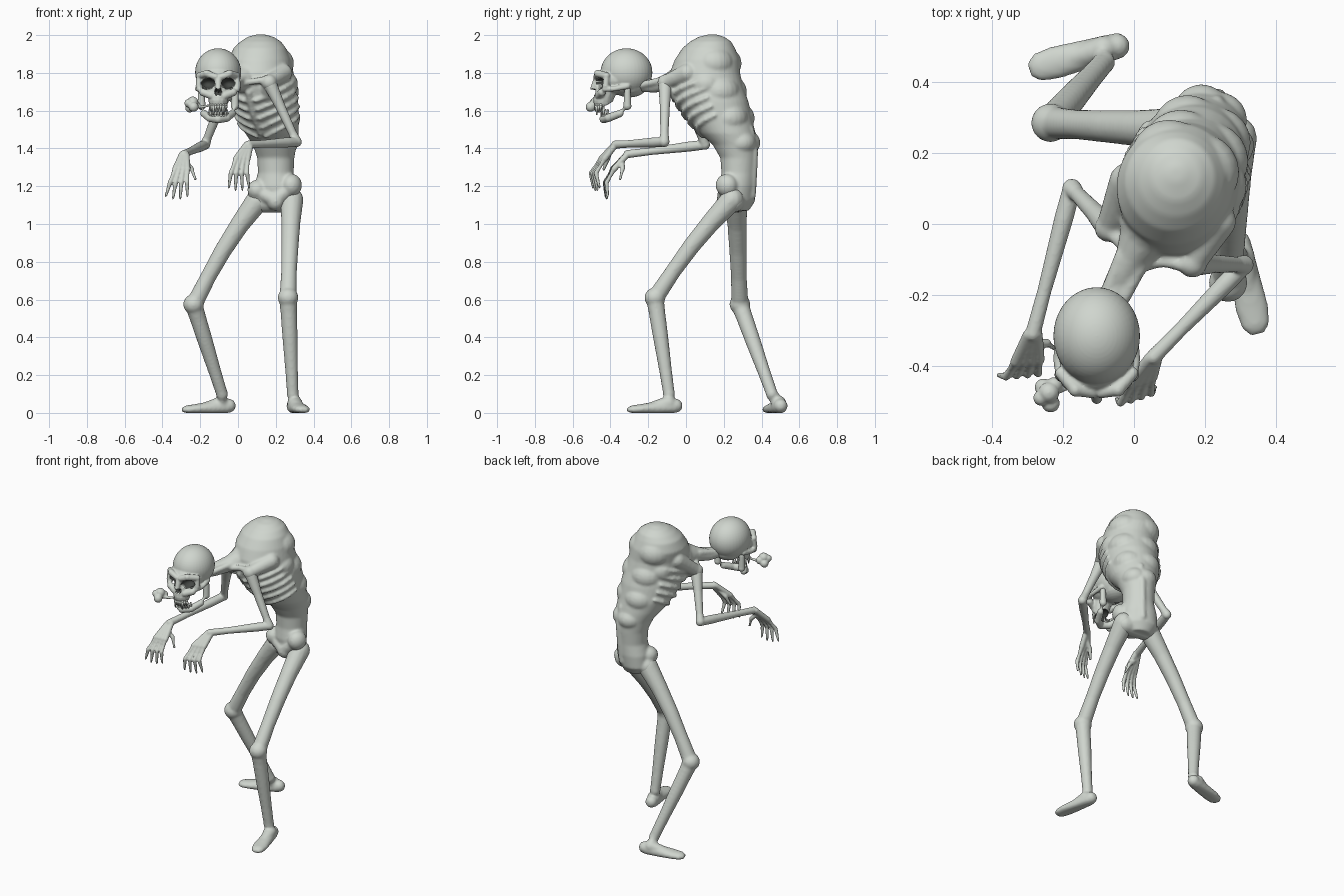
import bpy, bmesh, math
from mathutils import Vector as V, Matrix

if "Cube" in bpy.data.objects:
    bpy.data.objects.remove(bpy.data.objects["Cube"])

bone = bpy.data.materials.new("pale grey green")
bone.diffuse_color = (0.63, 0.67, 0.62, 1)
bone.use_nodes = True
bone.node_tree.nodes["Principled BSDF"].inputs["Base Color"].default_value = bone.diffuse_color
dark = bpy.data.materials.new("dark hollow")
dark.diffuse_color = (0.06, 0.065, 0.06, 1)
dark.use_nodes = True
dark.node_tree.nodes["Principled BSDF"].inputs["Base Color"].default_value = dark.diffuse_color
YAW = math.radians(-24)          # the torso is turned to its right


def blob(bm, c, r, rot=0.0, seg=20):
    r = (r, r, r) if isinstance(r, (int, float)) else r
    m = Matrix.Translation(c) @ Matrix.Rotation(rot, 4, 'Z') @ Matrix.Diagonal((*r, 1))
    bmesh.ops.create_uvsphere(bm, u_segments=seg, v_segments=seg * 2 // 3, radius=1, matrix=m)


def skin(bm, rings):
    n = len(rings[0])
    vs = [[bm.verts.new(p) for p in ring] for ring in rings]
    for a, b in zip(vs, vs[1:]):
        for i in range(n):
            bm.faces.new((a[i], a[(i + 1) % n], b[(i + 1) % n], b[i]))
    bm.faces.new(vs[0][::-1])
    bm.faces.new(vs[-1])


def tube(bm, pts, radii, n=14):
    """Round or (width, height) sections along a path, rounded joints."""
    pts = [V(p) for p in pts]
    rings = []
    for i, p in enumerate(pts):
        d = (pts[min(i + 1, len(pts) - 1)] - pts[max(i - 1, 0)]).normalized()
        up = V((0, 0, 1)) if abs(d.z) < 0.9 else V((0, 1, 0))
        s = d.cross(up).normalized()
        t = s.cross(d)
        r = radii[i]
        w, h = r if isinstance(r, tuple) else (r, r)
        rings.append([p + s * w * math.cos(k * math.tau / n) + t * h * math.sin(k * math.tau / n)
                      for k in range(n)])
        if not isinstance(r, tuple):
            blob(bm, p, r, seg=12)
    skin(bm, rings)


def finish(name, bm, voxel=0.0, smooth=3):
    for v in bm.verts:
        v.co.z = max(v.co.z, 0.0)
    bmesh.ops.recalc_face_normals(bm, faces=bm.faces)
    for f in bm.faces:
        f.smooth = True
    me = bpy.data.meshes.new(name)
    bm.to_mesh(me)
    bm.free()
    me.materials.append(bone)
    ob = bpy.data.objects.new(name, me)
    bpy.context.collection.objects.link(ob)
    if voxel:
        m = ob.modifiers.new("fuse", 'REMESH')
        m.mode, m.voxel_size, m.use_smooth_shade = 'VOXEL', voxel, True
        m = ob.modifiers.new("soften", 'SMOOTH')
        m.factor, m.iterations = 0.5, smooth
    return ob


# Torso slices: height, centre x, centre y, half width, half depth
BODY = [(1.07, .19, .275, .07, .055), (1.12, .19, .275, .11, .085), (1.20, .195, .275, .112, .095),
        (1.27, .2, .28, .095, .092), (1.35, .2, .28, .098, .098), (1.42, .195, .26, .115, .12),
        (1.48, .18, .22, .14, .15), (1.55, .16, .18, .158, .175), (1.65, .145, .135, .168, .2),
        (1.72, .135, .11, .165, .2), (1.80, .125, .1, .165, .19), (1.87, .115, .112, .163, .173),
        (1.93, .115, .12, .14, .14), (1.965, .12, .13, .108, .11), (1.99, .12, .135, .07, .07),
        (2.004, .12, .14, .02, .02)]


def surf(z, a, off=0.0):
    """Point on the torso skin; a = 0 is the front, pi the back."""
    for lo, hi in zip(BODY, BODY[1:]):
        if z <= hi[0]:
            break
    t = (z - lo[0]) / (hi[0] - lo[0])
    _, cx, cy, ru, rv = [l + (h - l) * t for l, h in zip(lo, hi)]
    q = Matrix.Rotation(YAW, 3, 'Z') @ V(((ru + off) * math.sin(a), -(rv + off) * math.cos(a), 0))
    return V((cx, cy, z)) + q


SHOULDER = {-1: V((-.07, -.01, 1.69)), 1: V((.165, -.11, 1.75))}

bm = bmesh.new()
skin(bm, [[surf(b[0], k * math.tau / 40) for k in range(40)] for b in BODY])
for s in (-1, 1):
    # ribs, rising towards the back
    for k in range(5):
        z0 = 1.465 + k * .047
        tube(bm, [surf(z0 + .022 * i, s * (.2 + i * .33), .004) for i in range(6)],
             [.013, .014, .014, .014, .013, .011], 8)
    # back muscles and shoulder blades
    for z, a, r in ((1.70, .65, .11), (1.56, .6, .1), (1.43, .5, .08), (1.74, 1.25, .09), (1.85, .75, .11)):
        blob(bm, surf(z, math.pi - s * a, .017 - r), (r, r, r * .85))
    # collar bones, chest muscles and shoulder joints
    blob(bm, SHOULDER[s], .042)
    tube(bm, [(0, -.125, 1.74), SHOULDER[s].lerp(V((0, -.1, 1.76)), .5), SHOULDER[s] + V((0, -.01, .015))],
         [.016, .017, .022])
    tube(bm, [SHOULDER[s], surf(1.8, s * 1.35, -.02)], [.037, .05])
    tube(bm, [SHOULDER[s], surf(1.68, s * .6, -.035)], [.034, .045])
    # neck cords
    tube(bm, [(-.07 + s * .025, -.24, 1.735), (.0 + s * .035, -.09, 1.77)], [.018, .02])
tube(bm, [(-.09, -.27, 1.74), (-.05, -.17, 1.73), (-.01, -.1, 1.75), (.05, .0, 1.77)], [.038, .036, .046, .09])  # neck
tube(bm, [surf(z, 0, .0) for z in (1.48, 1.58, 1.7)], [.014, .016, .02])                   # breastbone
tube(bm, [surf(z, math.pi, -.012) for z in (1.15, 1.25, 1.38, 1.5)], [.025, .024, .024, .02])  # lower spine
# hip bones
blob(bm, (.285, .215, 1.205), (.052, .06, .06), YAW)
blob(bm, (.105, .245, 1.18), (.055, .06, .055), YAW)
tube(bm, [(.295, .21, 1.21), (.2, .21, 1.12), (.09, .24, 1.18)], [.036, .05, .036])
tube(bm, [(.1, .27, 1.12), (.28, .25, 1.12)], [.06, .06])
finish("torso", bm, .008, 5)


# Legs
def leg(name, hip, knee, ankle, heel, toe, bow):
    bm = bmesh.new()
    hip, knee, ankle, heel, toe, bow = map(V, (hip, knee, ankle, heel, toe, bow))
    tube(bm, [hip, hip.lerp(knee, .25) + bow * .8, hip.lerp(knee, .5) + bow, hip.lerp(knee, .75) + bow * .6,
              hip.lerp(knee, .94)], [.062, .051, .046, .042, .045])
    blob(bm, knee, (.055, .055, .053))
    tube(bm, [knee, knee.lerp(ankle, .15), knee.lerp(ankle, .4), knee.lerp(ankle, .75), ankle],
         [.048, .044, .041, .034, .031])
    blob(bm, heel.lerp(toe, .12) + V((0, 0, .005)), .037)
    tube(bm, [ankle, heel.lerp(toe, .25) + V((0, 0, .02)), heel.lerp(toe, .6)], [.033, .041, .03])
    f = [heel.lerp(toe, t) for t in (0.02, .15, .45, .75, .92, 1)]
    tube(bm, f, [(.022, .02), (.038, .036), (.042, .036), (.047, .026), (.04, .022), (.02, .012)], 16)
    finish(name, bm, .008, 5)


leg("front_leg", (.285, .245, 1.13), (.265, -.165, .61), (.29, -.09, .1), (.285, -.02, .035),
    (.348, -.31, .016), (0, -.012, .012))
leg("rear_leg", (.1, .265, 1.12), (-.235, .285, .575), (-.085, .455, .1), (-.015, .51, .035),
    (-.295, .435, .016), (-.012, 0, .012))


# Arms with clawed hands
def arm(name, shoulder, elbow, wrist, knuckle, mid, tip, lat, thumb):
    bm = bmesh.new()
    shoulder, elbow, wrist, knuckle, mid, tip, lat = map(V, (shoulder, elbow, wrist, knuckle, mid, tip, lat))
    tube(bm, [shoulder, shoulder.lerp(elbow, .4), shoulder.lerp(elbow, .85), elbow], [.038, .027, .022, .028])
    tube(bm, [elbow, elbow.lerp(wrist, .2), elbow.lerp(wrist, .7), wrist], [.026, .027, .02, .022])
    for i in (-1.5, -.5, .5, 1.5):
        k, m = knuckle + lat * .022 * i, mid + lat * .03 * i
        t = tip + lat * .038 * i + V((0, 0, .012 * abs(i)))
        tube(bm, [wrist + lat * .008 * i, k], [.016, .016])
        tube(bm, [k, k.lerp(m, .5), m], [.014, .01, .012])
        tube(bm, [m, m.lerp(t, .5), t], [.012, .0095, .0065])
    a = wrist.lerp(knuckle, .4)
    tube(bm, [a, a + lat * thumb * .045 + V((0, 0, -.045)), a + lat * thumb * .065 + V((0, -.015, -.1))],
         [.015, .013, .008])
    finish(name, bm, .005, 3)


arm("right_arm", SHOULDER[-1], (-.175, .1, 1.42), (-.285, -.31, 1.37),
    (-.3, -.385, 1.29), (-.315, -.425, 1.22), (-.325, -.42, 1.13), (1, .1, 0), 1)
arm("left_arm", SHOULDER[1], (.31, -.115, 1.435), (.055, -.375, 1.42),
    (.02, -.44, 1.345), (.005, -.49, 1.27), (.005, -.475, 1.175), (.95, .3, 0), -1)

# Skull
X = -.105
bm = bmesh.new()
blob(bm, (X, -.315, 1.803), (.122, .137, .127), seg=40)
blob(bm, (X, -.37, 1.765), (.108, .108, .078))
blob(bm, (X, -.30, 1.74), (.09, .1, .07))
tube(bm, [(X, -.42, 1.72), (X, -.44, 1.655)], [.06, .052])
tube(bm, [(X, -.475, 1.76), (X, -.492, 1.715)], [.018, .016])
for s in (-1, 1):
    tube(bm, [(X + s * .012, -.474, 1.778), (X + s * .06, -.467, 1.797), (X + s * .1, -.42, 1.785)], [.017, .02, .018])
    tube(bm, [(X + s * .1, -.42, 1.785), (X + s * .102, -.425, 1.73), (X + s * .08, -.445, 1.697),
              (X + s * .035, -.462, 1.68)], [.016, .018, .021, .021])
    tube(bm, [(X + s * .1, -.43, 1.715), (X + s * .11, -.38, 1.715), (X + s * .1, -.31, 1.73)], [.016, .013, .016])
skull = finish("skull", bm, .005, 3)

# Eye sockets, nose and palate: push the skin inside each hollow to its far wall
me = bpy.data.meshes.new_from_object(skull.evaluated_get(bpy.context.evaluated_depsgraph_get()))
skull.modifiers.clear()
skull.data = me
me.materials.clear()
me.materials.append(bone)
me.materials.append(dark)
inside = set()
for c, r, ax in [((X - .056, -.463, 1.744), (.039, .06, .03), 1), ((X + .056, -.463, 1.744), (.039, .06, .03), 1),
                 ((X - .009, -.495, 1.698), (.01, .04, .02), 1), ((X + .009, -.495, 1.698), (.01, .04, .02), 1),
                 ((X, -.41, 1.61), (.042, .065, .04), 2)]:
    for v in me.vertices:
        d = [(v.co[i] - c[i]) / r[i] for i in range(3)]
        if sum(e * e for e in d) < 1:
            d[ax] = 0
            v.co[ax] = c[ax] + r[ax] * math.sqrt(1 - sum(e * e for e in d))
            inside.add(v.index)
for f in me.polygons:
    f.material_index = int(sum(i in inside for i in f.vertices) >= 2)

# Open lower jaw
bm = bmesh.new()
for s in (-1, 1):
    tube(bm, [(X + s * .09, -.31, 1.71), (X + s * .088, -.31, 1.625), (X + s * .075, -.35, 1.585),
              (X + s * .045, -.41, 1.562), (X, -.435, 1.557)], [.017, .022, .02, .022, .024])
finish("jaw", bm, .005, 2)

# Teeth: long fangs at the corners
bm = bmesh.new()
for i in range(-4, 5):
    a = i * .3
    long = .05 if abs(i) == 2 else .03
    for y0, rad, z, sgn in ((-.435, .045, 1.63, -1), (-.395, .05, 1.575, 1)):
        p = V((X + rad * math.sin(a), y0 - rad * math.cos(a), z))
        tube(bm, [p, p + V((0, 0, sgn * long))], [.0085, .004], 8)
finish("teeth", bm)

# Puff beside the mouth on its thin stem
bm = bmesh.new()
tube(bm, [(-.15, -.45, 1.628), (-.19, -.46, 1.62), (-.225, -.47, 1.625)], [.006, .009, .014], 10)
for p, r in (((-.24, -.475, 1.645), .03), ((-.255, -.46, 1.615), .025), ((-.235, -.505, 1.62), .026),
             ((-.262, -.49, 1.64), .022), ((-.225, -.455, 1.63), .024)):
    blob(bm, p, r)
finish("puff", bm, .005, 1)
